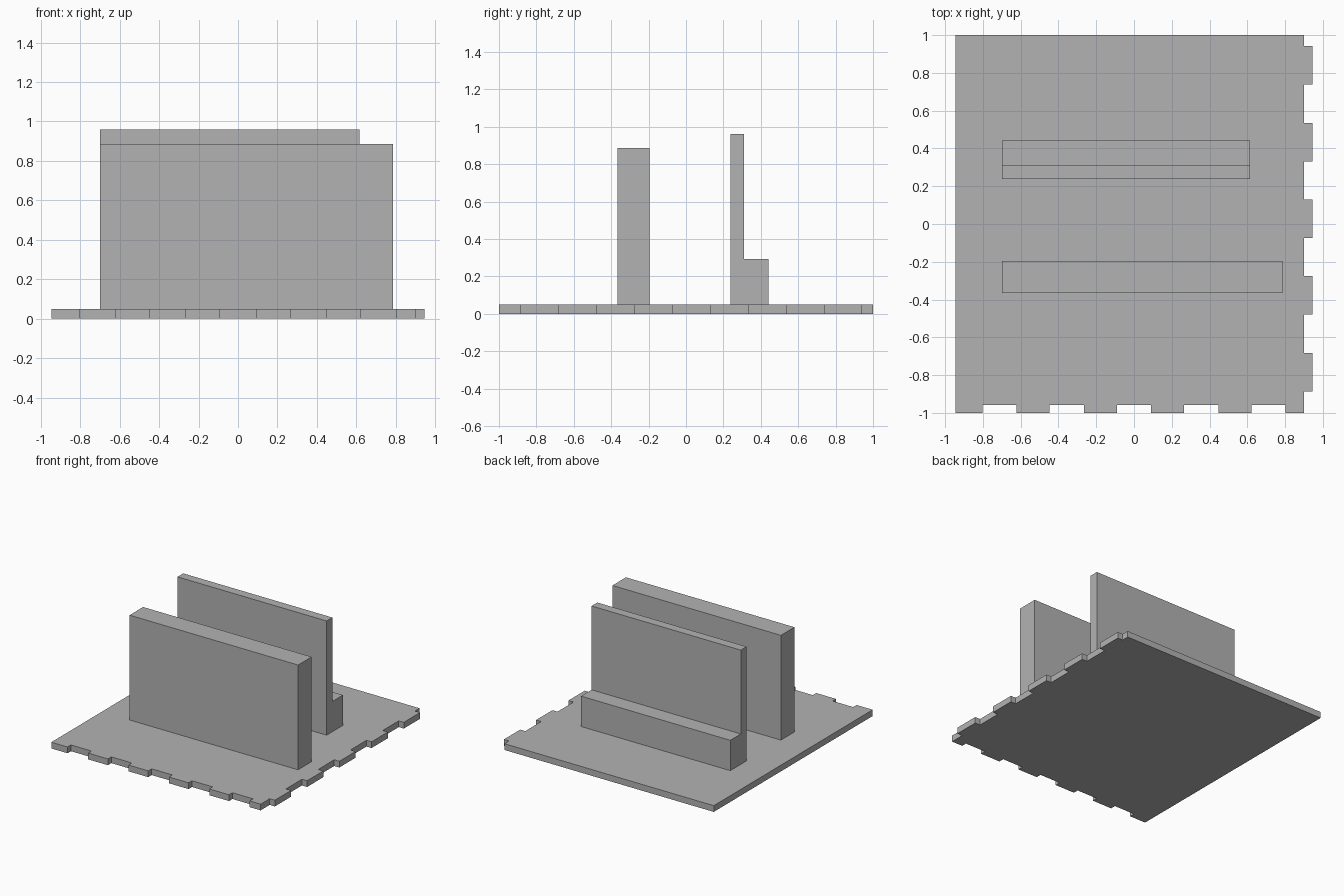
import bpy
import bmesh
from mathutils import Vector

default = bpy.data.objects.get("Cube")
if default:
    bpy.data.objects.remove(default, do_unlink=True)

grey = bpy.data.materials.new("plain grey")
grey.use_nodes = True
colour = (0.45, 0.45, 0.45, 1)
grey.diffuse_color = colour
grey.node_tree.nodes["Principled BSDF"].inputs["Base Color"].default_value = colour


def extrude_outline(name, outline, direction):
    """Solid made by sweeping a flat outline along a direction."""
    bm = bmesh.new()
    face = bm.faces.new([bm.verts.new(p) for p in outline])
    swept = bmesh.ops.extrude_face_region(bm, geom=[face])["geom"]
    bmesh.ops.translate(bm, vec=Vector(direction),
                        verts=[g for g in swept if isinstance(g, bmesh.types.BMVert)])
    bmesh.ops.recalc_face_normals(bm, faces=bm.faces)
    mesh = bpy.data.meshes.new(name)
    bm.to_mesh(mesh)
    bm.free()
    mesh.materials.append(grey)
    obj = bpy.data.objects.new(name, mesh)
    bpy.context.collection.objects.link(obj)
    return obj


def wall(name, profile, x0, x1):
    """Solid with a (y, z) profile running along x."""
    return extrude_outline(name, [(x0, y, z) for y, z in profile], (x1 - x0, 0, 0))


# Base plate with finger joints along the front and left edges
left, right, tab_x = -0.945, 0.90, 0.945
front, notch_y, back = -1.0, -0.957, 1.0
thick = 0.05
outline = [(left, front)]
for i in range(-2, 3):
    c = i * 0.356
    outline += [(c - 0.091, front), (c - 0.091, notch_y),
                (c + 0.091, notch_y), (c + 0.091, front)]
outline.append((right, front))
for i in range(-2, 3):
    c = 0.028 + i * 0.406
    outline += [(right, c - 0.102), (tab_x, c - 0.102),
                (tab_x, c + 0.102), (right, c + 0.102)]
outline += [(right, back), (left, back)]
extrude_outline("base_plate", [(x, y, 0) for x, y in outline], (0, 0, thick))

# Thick front wall
wall("front_wall", [(-0.365, thick), (-0.195, thick), (-0.195, 0.885), (-0.365, 0.885)],
     -0.70, 0.785)

# Thin back wall with a low step behind it
wall("stepped_back_wall", [(0.238, thick), (0.442, thick), (0.442, 0.292),
                           (0.31, 0.292), (0.31, 0.96), (0.238, 0.96)], -0.70, 0.615)
